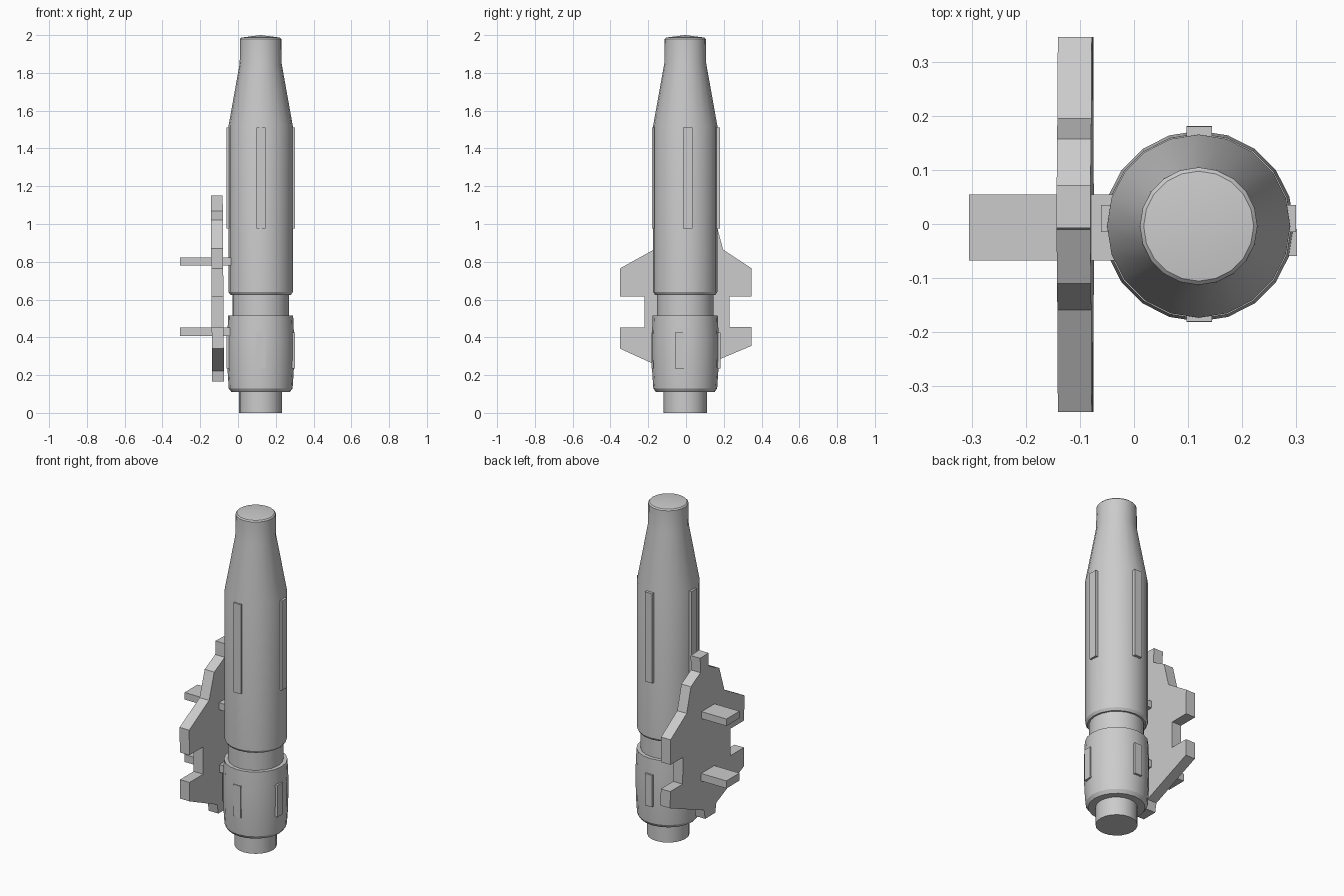
import bpy, bmesh, math

if "Cube" in bpy.data.objects:
    bpy.data.objects.remove(bpy.data.objects["Cube"])

CX, CY = 0.12, -0.004   # axis of the round body


def finish(name, bm, smooth=False):
    bmesh.ops.recalc_face_normals(bm, faces=bm.faces)
    me = bpy.data.meshes.new(name)
    bm.to_mesh(me)
    bm.free()
    ob = bpy.data.objects.new(name, me)
    bpy.context.collection.objects.link(ob)
    if smooth:
        bpy.ops.object.select_all(action='DESELECT')
        ob.select_set(True)
        bpy.context.view_layer.objects.active = ob
        bpy.ops.object.shade_smooth_by_angle(angle=math.radians(30))
    return ob


def lathe(name, profile, sides=20):
    bm = bmesh.new()
    rings = []
    for r, z in profile:
        if r == 0:
            rings.append([bm.verts.new((CX, CY, z))])
        else:
            rings.append([bm.verts.new((CX + r * math.cos(2 * math.pi * i / sides),
                                        CY + r * math.sin(2 * math.pi * i / sides), z))
                          for i in range(sides)])
    for a, b in zip(rings, rings[1:]):
        for i in range(sides):
            j = (i + 1) % sides
            if len(b) == 1:
                bm.faces.new((a[i], a[j], b[0]))
            else:
                bm.faces.new((a[i], a[j], b[j], b[i]))
    bm.faces.new(rings[0])
    return finish(name, bm, True)


def box(name, x0, x1, y0, y1, z0, z1):
    bm = bmesh.new()
    bmesh.ops.create_cube(bm, size=1)
    for v in bm.verts:
        v.co.x = x1 if v.co.x > 0 else x0
        v.co.y = y1 if v.co.y > 0 else y0
        v.co.z = z1 if v.co.z > 0 else z0
    return finish(name, bm)


# Round body: nozzle, bulged lower drum, neck, long tube, taper and domed cap
lathe("body", [
    (0.114, 0), (0.114, 0.11), (0.155, 0.11), (0.169, 0.13), (0.175, 0.22),
    (0.177, 0.32), (0.177, 0.40), (0.172, 0.515), (0.150, 0.515),
    (0.150, 0.625), (0.160, 0.625), (0.170, 0.64), (0.170, 1.52),
    (0.111, 1.85), (0.109, 1.98), (0.102, 1.987), (0, 2.0)])

# Raised ribs: a long set on the tube and a short set on the drum
for label, z0, z1, side_y, out in (("upper", 0.975, 1.51, 0.01, 0.181),
                                   ("lower", 0.235, 0.425, -0.034, 0.182)):
    for side, s in (("right", 1), ("left", -1)):
        xa, xb = sorted((CX + s * 0.14, CX + s * out))
        box(f"{label}_{side}_rib", xa, xb, side_y - 0.025, side_y + 0.025, z0, z1)
    for side, s in (("back", 1), ("front", -1)):
        ya, yb = sorted((s * 0.14, s * out))
        box(f"{label}_{side}_rib", 0.097, 0.145, ya, yb, z0, z1)

# Stepped mounting plate, outline in y and z, leaning very slightly
outline = [
    (-0.007, 1.15), (0.072, 1.148), (0.068, 1.06), (0.158, 1.01), (0.196, 0.865),
    (0.347, 0.765), (0.347, 0.615), (0.23, 0.615), (0.23, 0.455), (0.347, 0.455),
    (0.347, 0.355), (0.025, 0.22), (0.015, 0.165), (-0.08, 0.165), (-0.09, 0.222),
    (-0.349, 0.34), (-0.349, 0.453), (-0.22, 0.453), (-0.22, 0.615),
    (-0.349, 0.615), (-0.349, 0.765), (-0.16, 0.87), (-0.11, 1.02), (-0.01, 1.07)]
bm = bmesh.new()
near, far = [[bm.verts.new((x - 0.007 * z, y, z)) for y, z in outline]
             for x in (-0.136, -0.073)]
bm.faces.new(near)
bm.faces.new(far)
for i in range(len(outline)):
    j = (i + 1) % len(outline)
    bm.faces.new((near[i], near[j], far[j], far[i]))
finish("mounting_plate", bm)

# Two bars through the plate that carry the body
for label, z0, z1 in (("upper", 0.78, 0.822), ("lower", 0.407, 0.452)):
    box(f"{label}_bar", -0.306, -0.035, -0.068, 0.055, z0, z1)
